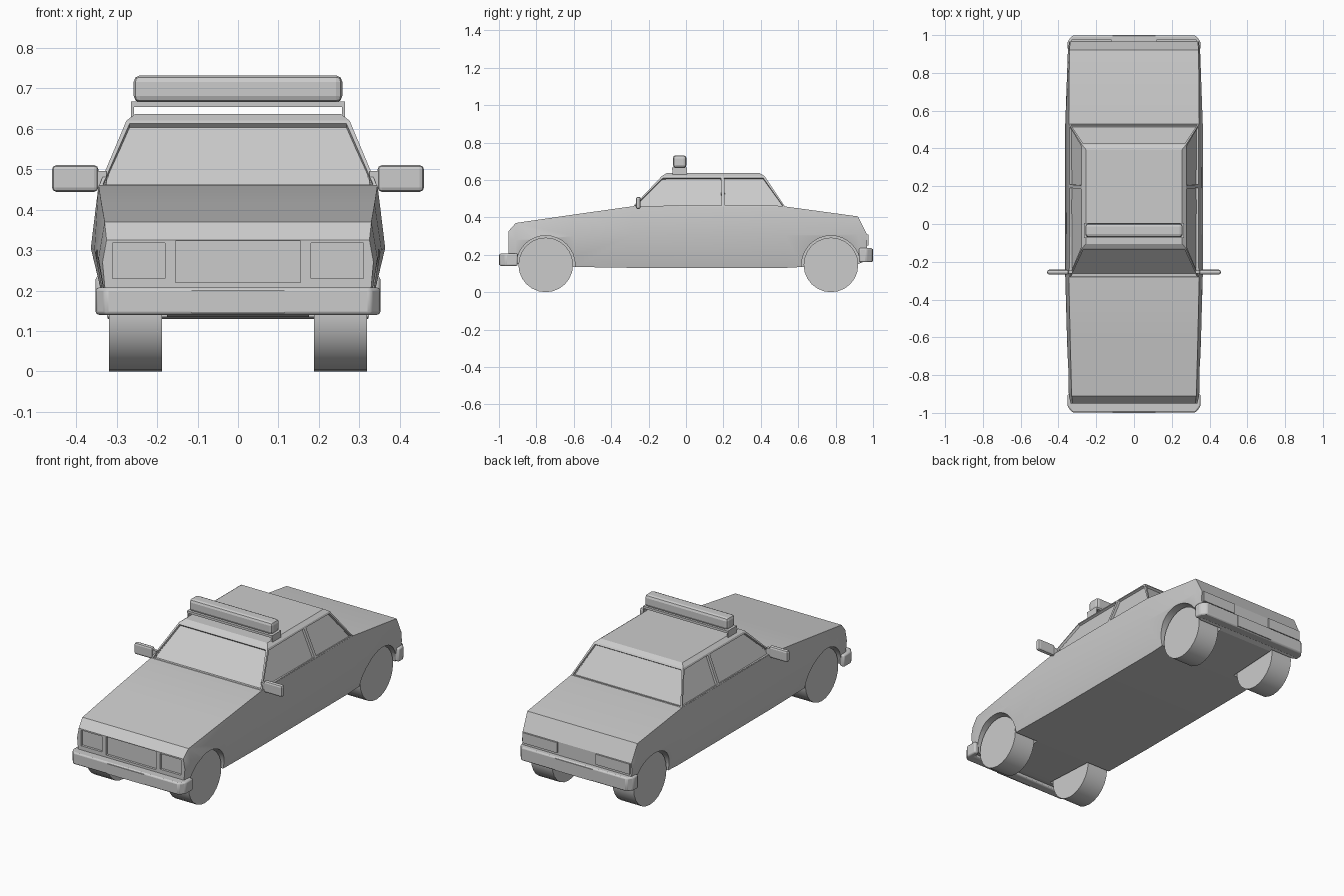
import bpy, bmesh, math
from mathutils import Matrix, Vector

if "Cube" in bpy.data.objects:
    bpy.data.objects.remove(bpy.data.objects["Cube"])


def make_object(name, bm, bevel=0.0, segments=2):
    bmesh.ops.recalc_face_normals(bm, faces=bm.faces[:])
    mesh = bpy.data.meshes.new(name)
    bm.to_mesh(mesh)
    bm.free()
    ob = bpy.data.objects.new(name, mesh)
    bpy.context.collection.objects.link(ob)
    if bevel:
        mod = ob.modifiers.new("Bevel", 'BEVEL')
        mod.width, mod.segments = bevel, segments
    return ob


def add_box(bm, x0, x1, y0, y1, z0, z1):
    m = Matrix.Translation(((x0 + x1) / 2, (y0 + y1) / 2, (z0 + z1) / 2))
    bmesh.ops.create_cube(bm, size=1, matrix=m @ Matrix.Diagonal((x1 - x0, y1 - y0, z1 - z0, 1)))


def box(name, *dims, bevel=0.0, segments=2):
    bm = bmesh.new()
    add_box(bm, *dims)
    return make_object(name, bm, bevel, segments)


def add_disc(bm, x0, x1, y, z, r, sides):
    m = Matrix.Translation(((x0 + x1) / 2, y, z)) @ Matrix.Rotation(math.pi / 2, 4, 'Y')
    bmesh.ops.create_cone(bm, cap_ends=True, segments=sides, radius1=r, radius2=r,
                          depth=abs(x1 - x0), matrix=m)


def smooth(ob, angle=30):
    bpy.ops.object.select_all(action='DESELECT')
    ob.select_set(True)
    bpy.context.view_layer.objects.active = ob
    bpy.ops.object.shade_smooth_by_angle(angle=math.radians(angle))


WHEELS = [(-0.75, "front"), (0.775, "rear")]

# Lower body: cross-sections (y, then top / waist / sill as half width and height)
sections = [
    (-0.95, (0.325, 0.325), (0.335, 0.27), (0.325, 0.16)),
    (-0.91, (0.33, 0.37), (0.345, 0.28), (0.325, 0.15)),
    (-0.60, (0.338, 0.415), (0.355, 0.30), (0.323, 0.135)),
    (-0.28, (0.345, 0.46), (0.364, 0.305), (0.322, 0.13)),
    (0.53, (0.345, 0.458), (0.364, 0.305), (0.322, 0.13)),
    (0.92, (0.342, 0.405), (0.35, 0.31), (0.325, 0.15)),
    (0.967, (0.338, 0.31), (0.342, 0.26), (0.325, 0.17)),
]
bm = bmesh.new()
rings = []
for y, *pts in sections:
    loop = [(w, z) for w, z in pts] + [(-w, z) for w, z in reversed(pts)]
    rings.append([bm.verts.new((x, y, z)) for x, z in loop])
for a, b in zip(rings, rings[1:]):
    for i in range(len(a)):
        j = (i + 1) % len(a)
        bm.faces.new((a[i], a[j], b[j], b[i]))
bm.faces.new(rings[0])
bm.faces.new(rings[-1])
body = make_object("body", bm)

# Wheel wells, headlight sockets and grille recess cut from the body
bm = bmesh.new()
for s in (-1, 1):
    for y, _ in WHEELS:
        add_disc(bm, s * 0.175, s * 0.5, y, 0.145, 0.157, 32)
    add_box(bm, *sorted((s * 0.18, s * 0.31)), -1.0, -0.937, 0.23, 0.317)
add_box(bm, -0.155, 0.155, -1.0, -0.937, 0.22, 0.322)
cutter = make_object("body_cutter", bm)
cutter.hide_render = True
mod = body.modifiers.new("Cut", 'BOOLEAN')
mod.operation, mod.object, mod.solver = 'DIFFERENCE', cutter, 'EXACT'
bpy.context.view_layer.objects.active = body
bpy.ops.object.modifier_apply(modifier="Cut")
bpy.data.objects.remove(cutter)
smooth(body, 20)

# Cabin: belt, roof edge and roof rings with inset windows
bm = bmesh.new()


def ring(w, z, y0, ym, y1):
    pts = [(w, y0), (w, ym), (w, y1), (-w, y1), (-w, ym), (-w, y0)]
    return [bm.verts.new((x, y, z)) for x, y in pts]


belt = ring(0.345, 0.456, -0.285, 0.2, 0.53)
edge = ring(0.276, 0.62, -0.13, 0.195, 0.42)
roof = ring(0.255, 0.636, -0.105, 0.195, 0.395)
panes = []
for i in range(6):
    j = (i + 1) % 6
    panes.append(bm.faces.new((belt[i], belt[j], edge[j], edge[i])))
    bm.faces.new((edge[i], edge[j], roof[j], roof[i]))
bm.faces.new(roof)
bm.faces.new(belt[::-1])
bmesh.ops.recalc_face_normals(bm, faces=bm.faces[:])
bmesh.ops.inset_individual(bm, faces=panes, thickness=0.013, depth=0.0)
bmesh.ops.inset_individual(bm, faces=panes, thickness=0.0005, depth=-0.013)
make_object("cabin", bm)

# Wheels
for y, end in WHEELS:
    for s, side in ((-1, "left"), (1, "right")):
        bm = bmesh.new()
        add_disc(bm, s * 0.188, s * 0.319, y, 0.146, 0.146, 24)
        smooth(make_object(f"{end}_{side}_wheel", bm))


# Wrap-round bumpers with number plates
def bumper(name, s, z0, z1, reach):
    plan = [(0.352, reach), (0.352, 0.965), (0.328, 0.997)]
    inner = [(0.315, 0.94), (0.325, reach)]
    half = plan + inner
    order = plan[::-1] + [inner[1], inner[0]]
    pts = [(x, y) for x, y in order] + [(-x, y) for x, y in reversed(order)]
    bm = bmesh.new()
    f = bm.faces.new([bm.verts.new((x, s * y, z0)) for x, y in pts])
    ext = bmesh.ops.extrude_face_region(bm, geom=[f])
    top = [v for v in ext["geom"] if isinstance(v, bmesh.types.BMVert)]
    bmesh.ops.translate(bm, verts=top, vec=Vector((0, 0, z1 - z0)))
    smooth(make_object(name, bm, 0.008))
    box(name + "_plate", -0.115, 0.115, *sorted((s * 0.98, s * 1.0)), z0 + 0.004, z1 - 0.006)


bumper("front_bumper", -1, 0.14, 0.207, 0.9)
bumper("rear_bumper", 1, 0.16, 0.236, 0.925)

# Tail lights and door mirrors
for s, side in ((-1, "left"), (1, "right")):
    box(side + "_tail_light", *sorted((s * 0.12, s * 0.332)), 0.94, 0.976, 0.25, 0.308)
    box(side + "_mirror", *sorted((s * 0.345, s * 0.46)), -0.268, -0.242, 0.444, 0.51,
        bevel=0.011)
    box(side + "_mirror_arm", *sorted((s * 0.325, s * 0.36)), -0.262, -0.246, 0.455, 0.495)
    box(side + "_light_bar_leg", *sorted((s * 0.257, s * 0.264)), -0.072, 0.005, 0.628, 0.66)

# Roof light bar
box("light_bar_base", -0.264, 0.264, -0.075, 0.006, 0.654, 0.667)
box("light_bar", -0.258, 0.258, -0.07, 0.003, 0.665, 0.732, bevel=0.016, segments=2)
